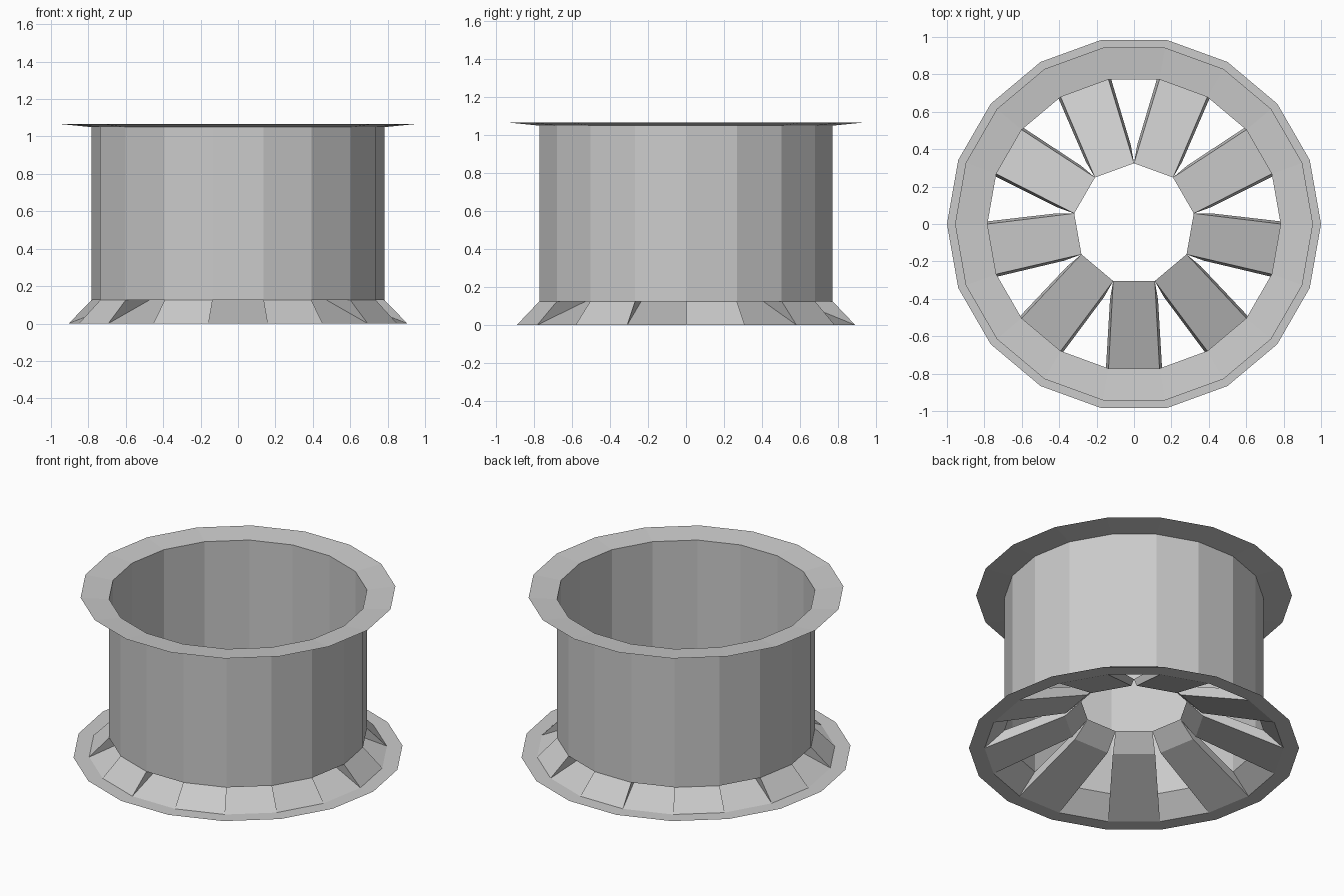
import bpy
import bmesh
from math import cos, sin, radians, pi
from mathutils import Vector

if "Cube" in bpy.data.objects:
    bpy.data.objects.remove(bpy.data.objects["Cube"])

SIDES = 18
R_WALL, R_FOOT = 0.784, 0.905      # wall radius, foot of the sloped skirt
Z_SKIRT, Z_TOP = 0.125, 1.05


def make_object(name, quads):
    """Build a flat-shaded mesh from a list of corner loops."""
    bm = bmesh.new()
    for corners in quads:
        bm.faces.new([bm.verts.new(c) for c in corners])
    bmesh.ops.remove_doubles(bm, verts=bm.verts, dist=0.0005)
    me = bpy.data.meshes.new(name)
    bm.to_mesh(me)
    bm.free()
    ob = bpy.data.objects.new(name, me)
    bpy.context.collection.objects.link(ob)
    return ob


def ring_point(r, z, i):
    a = 2 * pi * i / SIDES
    return Vector((r * cos(a), r * sin(a), z))


def band(lower, upper, segments=range(SIDES)):
    """Quads joining two (radius, z) rings on the chosen segments."""
    return [[ring_point(*lower, i), ring_point(*lower, i + 1),
             ring_point(*upper, i + 1), ring_point(*upper, i)] for i in segments]


# Main wall, top flange and flat base ring
make_object("drum_wall", band((R_WALL, Z_SKIRT), (R_WALL, Z_TOP)))
make_object("top_flange", band((0.957, 1.067), (R_WALL, Z_TOP)))
make_object("base_ring", band((1.0, 0.0), (R_FOOT, 0.0)))

# Sloped skirt panels fill every other segment, between the spokes
make_object("skirt_panels",
            band((R_FOOT, 0.0), (R_WALL, Z_SKIRT), range(0, SIDES, 2)))

# Hollow spokes: the open skirt segments pushed inward, shrunk and raised
half = radians(10)
scale = 0.816
hub_d, hub_z = 0.305, 0.294        # upper inner edge of each spoke


def spoke(angle):
    out = Vector((cos(angle), sin(angle), 0))
    side = Vector((-sin(angle), cos(angle), 0))

    def pair(d, t, z):
        base = out * d + Vector((0, 0, z))
        return base - side * t, base + side * t

    foot = pair(R_FOOT * cos(half), R_FOOT * sin(half), 0)
    wall = pair(R_WALL * cos(half), R_WALL * sin(half), Z_SKIRT)
    drop = (R_FOOT - R_WALL) * cos(half) * scale
    top = pair(hub_d, R_WALL * sin(half) * scale, hub_z)
    low = pair(hub_d + drop, R_FOOT * sin(half) * scale, hub_z - Z_SKIRT * scale)
    return [
        [wall[0], wall[1], top[1], top[0]],    # roof
        [foot[1], foot[0], low[0], low[1]],    # floor
        [foot[0], wall[0], top[0], low[0]],    # side walls
        [wall[1], foot[1], low[1], top[1]],
        [top[0], top[1], low[1], low[0]],      # inner end
    ]


for k in range(9):
    make_object(f"spoke_{k + 1}", spoke(radians(-90 + 40 * k)))
